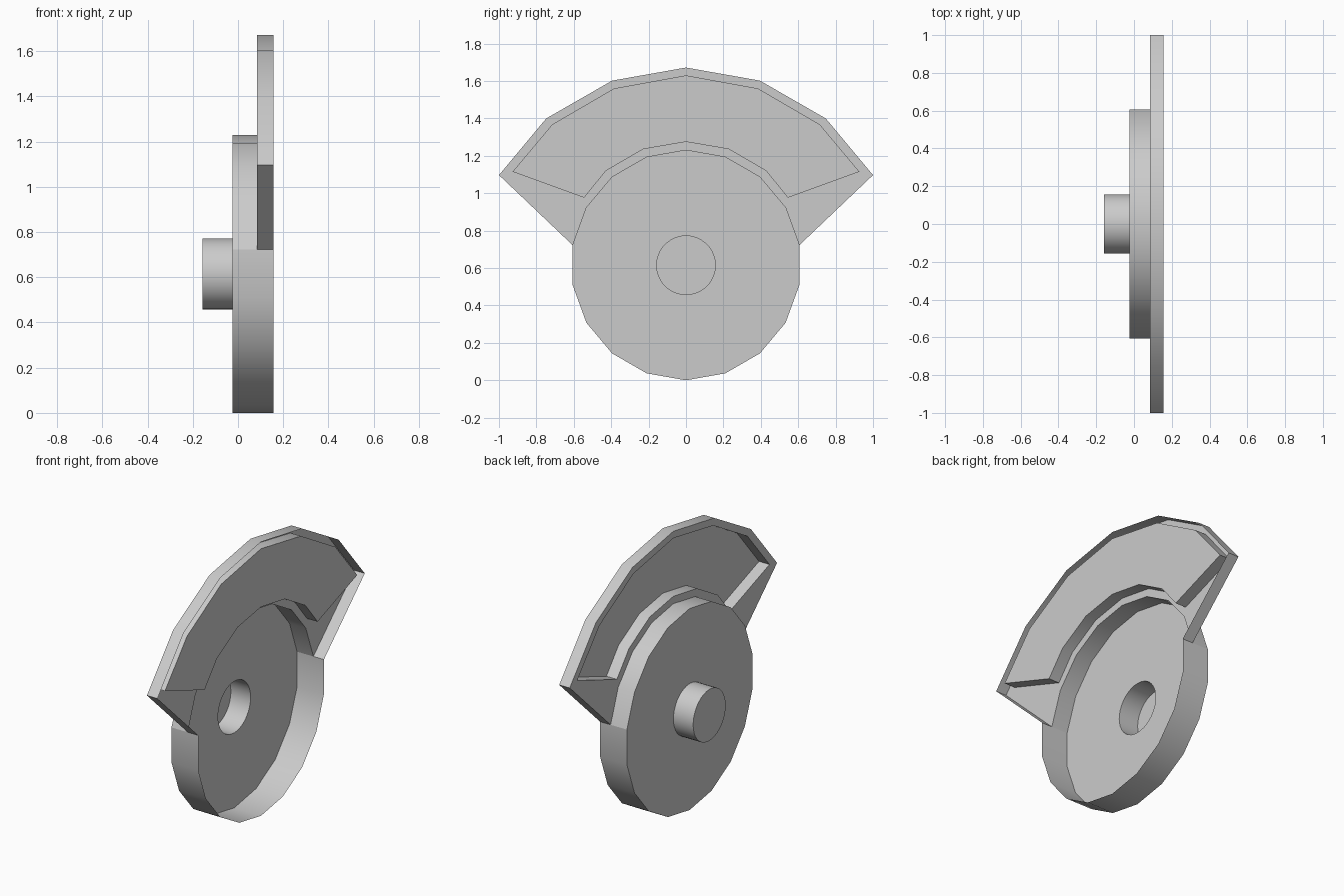
import bpy, bmesh, math

if "Cube" in bpy.data.objects:
    bpy.data.objects.remove(bpy.data.objects["Cube"])

CZ = 0.615                               # axle height
X_PEG, X_DISC, X_FRAME, X_RIM = -0.158, -0.025, 0.085, 0.156


def circle(n, r):
    """Points (y, z) round the axle, starting at the top."""
    return [(r * math.sin(2 * math.pi * i / n), CZ + r * math.cos(2 * math.pi * i / n))
            for i in range(n)]


def at(x, pts):
    return [(x, y, z) for y, z in pts]


def strip(a, b, closed=False):
    """Quads joining two equally long rows of points."""
    n = len(a)
    return [[a[i], a[(i + 1) % n], b[(i + 1) % n], b[i]]
            for i in range(n if closed else n - 1)]


def build(name, faces, mirror=False):
    bm = bmesh.new()
    for f in faces:
        bm.faces.new([bm.verts.new(p) for p in f])
    bmesh.ops.remove_doubles(bm, verts=bm.verts, dist=0.0005)
    bmesh.ops.recalc_face_normals(bm, faces=bm.faces)
    # open shells: the closed side looks towards -x
    if sum(f.normal.x * f.calc_area() for f in bm.faces) > 0:
        bmesh.ops.reverse_faces(bm, faces=bm.faces)
    me = bpy.data.meshes.new(name)
    bm.to_mesh(me)
    bm.free()
    ob = bpy.data.objects.new(name, me)
    bpy.context.collection.objects.link(ob)
    bpy.ops.object.select_all(action='DESELECT')
    ob.select_set(True)
    bpy.context.view_layer.objects.active = ob
    bpy.ops.object.shade_smooth_by_angle(angle=math.radians(30))
    if mirror:
        m = ob.modifiers.new("mirror", 'MIRROR')
        m.use_axis = (False, True, False)
        m.merge_threshold = 0.0005
    return ob


rim = circle(18, 0.615)
hole = circle(36, 0.157)

# Open cup: ring-shaped floor, full-depth wall below, shallower wall under the fan
floor = [at(X_DISC, [rim[i], rim[(i + 1) % 18], hole[(2 * i + 2) % 36],
                     hole[2 * i + 1], hole[2 * i]]) for i in range(18)]
low = rim[4:15]
top = rim[14:] + rim[:5]
walls = strip(at(X_DISC, low), at(X_RIM, low)) + strip(at(X_DISC, top), at(X_FRAME, top))
build("disc_cup", floor + walls)

# Hollow peg behind the disc
build("hub_peg", strip(at(X_DISC, hole), at(X_PEG, hole), True) + [at(X_PEG, hole)])

# Fan: outer wall, frame at the back, stepped panel at the front (half, mirrored)
outer = [(0, 1.672), (0.395, 1.602), (0.747, 1.4), (1.0, 1.097)]
pan_out = [(0, 1.63), (0.385, 1.56), (0.715, 1.368), (0.927, 1.115)]
pan_in = [(0, 1.275), (0.228, 1.236), (0.428, 1.12), (0.545, 0.976)]
edge = outer + [rim[4]]
inset = pan_out + pan_in[::-1]
fan = strip(at(X_FRAME, edge), at(X_RIM, edge))
fan += strip(at(X_FRAME, outer), at(X_FRAME, pan_out))
fan += strip(at(X_FRAME, pan_in), at(X_FRAME, rim[:4]))
fan.append(at(X_FRAME, [outer[3], rim[4], rim[3], pan_in[3], pan_out[3]]))
fan += strip(at(X_FRAME, inset), at(X_RIM, inset))
fan += strip(at(X_RIM, pan_out), at(X_RIM, pan_in))
build("fan_guard", fan, mirror=True)
